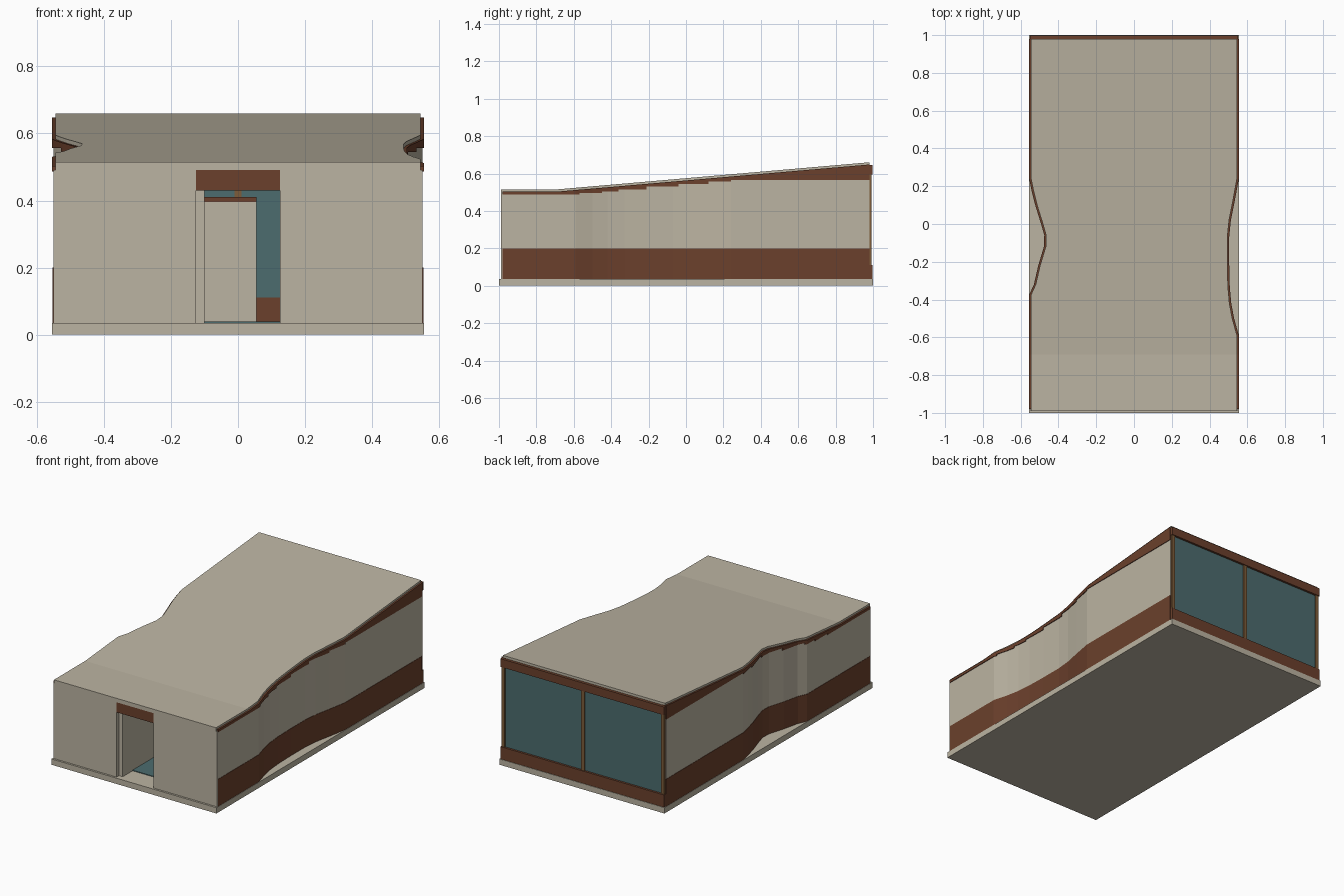
import bpy, bmesh

if "Cube" in bpy.data.objects:
    bpy.data.objects.remove(bpy.data.objects["Cube"])


def material(name, rgb):
    m = bpy.data.materials.new(name)
    m.diffuse_color = (*rgb, 1)
    m.use_nodes = True
    m.node_tree.nodes["Principled BSDF"].inputs["Base Color"].default_value = m.diffuse_color
    return m


CREAM = material("cream plaster", (0.50, 0.455, 0.36))
BROWN = material("dark brown panel", (0.147, 0.051, 0.025))
TEAL = material("teal glass", (0.072, 0.15, 0.156))
WOOD = material("light wood", (0.205, 0.107, 0.042))


def loft(name, rings, mat):
    """Solid skinned through a row of four-cornered sections."""
    bm = bmesh.new()
    rows = [[bm.verts.new(p) for p in r] for r in rings]
    for a, b in zip(rows, rows[1:]):
        for i in range(4):
            j = (i + 1) % 4
            bm.faces.new((a[i], a[j], b[j], b[i]))
    bm.faces.new(rows[0][::-1])
    bm.faces.new(rows[-1])
    bmesh.ops.recalc_face_normals(bm, faces=bm.faces)
    me = bpy.data.meshes.new(name)
    bm.to_mesh(me)
    bm.free()
    me.materials.append(mat)
    ob = bpy.data.objects.new(name, me)
    bpy.context.collection.objects.link(ob)
    return ob


def box(name, x0, x1, y0, y1, z0, z1, mat):
    return loft(name, [[(x0, y, z0), (x1, y, z0), (x1, y, z1), (x0, y, z1)]
                       for y in (y0, y1)], mat)


def interp(pts, y):
    """Piecewise-linear value at y."""
    if y <= pts[0][0]:
        return pts[0][1]
    for (a, u), (b, v) in zip(pts, pts[1:]):
        if y <= b:
            return u + (v - u) * (y - a) / (b - a)
    return pts[-1][1]


# Side outlines (y, distance from centre line) with their pinched waists
RIGHT = [(-0.98, 0.545), (-0.59, 0.545), (-0.5, 0.52), (-0.42, 0.505), (-0.33, 0.497),
         (-0.21, 0.494), (-0.07, 0.494), (0.02, 0.503), (0.12, 0.523), (0.24, 0.545), (0.98, 0.545)]
LEFT = [(-0.98, 0.545), (-0.375, 0.545), (-0.32, 0.52), (-0.22, 0.497), (-0.12, 0.467),
        (-0.06, 0.465), (0.0, 0.482), (0.1, 0.513), (0.18, 0.533), (0.24, 0.545), (0.98, 0.545)]
ROOF = [(-0.99, 0.515), (-0.69, 0.515), (0.98, 0.66)]
STEPS = [(-0.57, 0.487), (-0.45, 0.495), (-0.36, 0.505), (-0.21, 0.515),
         (-0.04, 0.53), (0.12, 0.545), (0.24, 0.556), (1.0, 0.565)]


def roof_z(y):
    return interp(ROOF, y)


def step_z(y):
    return next(z for end, z in STEPS if y <= end)


def side_strip(name, outline, sign, y0, y1, low, high, out, mat):
    """Wall strip that follows a side outline between y0 and y1."""
    ys = sorted({y0, y1} | {p[0] for p in outline + ROOF if y0 < p[0] < y1})
    rings = []
    for y in ys:
        xo = sign * (interp(outline, y) + out)
        xi = sign * (interp(outline, y) - 0.02)
        rings.append([(xi, y, low(y)), (xo, y, low(y)), (xo, y, high(y)), (xi, y, high(y))])
    loft(name, rings, mat)


# Floor slab and interior floor
box("slab", -0.555, 0.555, -1, 1, 0, 0.035, CREAM)
box("inner_floor", -0.44, 0.47, -0.87, 0.97, 0.035, 0.039, TEAL)

# Side walls: brown base, stepped cream panels, brown fascia under the roof
for side, outline, sign in (("right", RIGHT, 1), ("left", LEFT, -1)):
    side_strip(side + "_base", outline, sign, -0.98, 0.98,
               lambda y: 0.035, lambda y: 0.2, 0.008, BROWN)
    start = -0.98
    for end, top in STEPS:
        end = min(end, 0.98)
        side_strip(side + "_panel", outline, sign, start, end,
                   lambda y: 0.2, lambda y: top, 0.006, CREAM)
        side_strip(side + "_fascia", outline, sign, start, end,
                   lambda y: top, lambda y: roof_z(y) - 0.012, 0.01, BROWN)
        start = end

# Roof slab following both outlines
ys = sorted({p[0] for p in LEFT + RIGHT + ROOF})
loft("roof", [[(-interp(LEFT, y), y, roof_z(y) - 0.024), (interp(RIGHT, y), y, roof_z(y) - 0.024),
               (interp(RIGHT, y), y, roof_z(y)), (-interp(LEFT, y), y, roof_z(y))]
              for y in ys], CREAM)

# Front wall with doorway
for side, x0, x1 in (("left", -0.55, -0.125), ("right", 0.125, 0.55)):
    box("front_wall_" + side, x0, x1, -0.988, -0.965, 0.035, 0.491, CREAM)
box("door_lintel", -0.125, 0.125, -0.99, -0.965, 0.43, 0.491, BROWN)

# Hall wall and low partition seen through the doorway
box("hall_wall", -0.125, -0.1, -0.965, -0.3, 0.035, 0.48, CREAM)
box("partition", -0.1, 0.055, -0.32, -0.3, 0.039, 0.396, CREAM)
box("partition_cap", -0.1, 0.055, -0.32, -0.3, 0.396, 0.41, BROWN)

# Back window wall
box("back_sill", -0.55, 0.55, 0.978, 0.997, 0.035, 0.11, BROWN)
box("back_header", -0.55, 0.55, 0.978, 0.997, 0.595, 0.645, BROWN)
box("back_glass", -0.54, 0.54, 0.978, 0.984, 0.11, 0.595, TEAL)
for x in (-0.536, 0, 0.536):
    box("mullion", x - 0.011, x + 0.011, 0.974, 0.992, 0.11, 0.595, WOOD)
